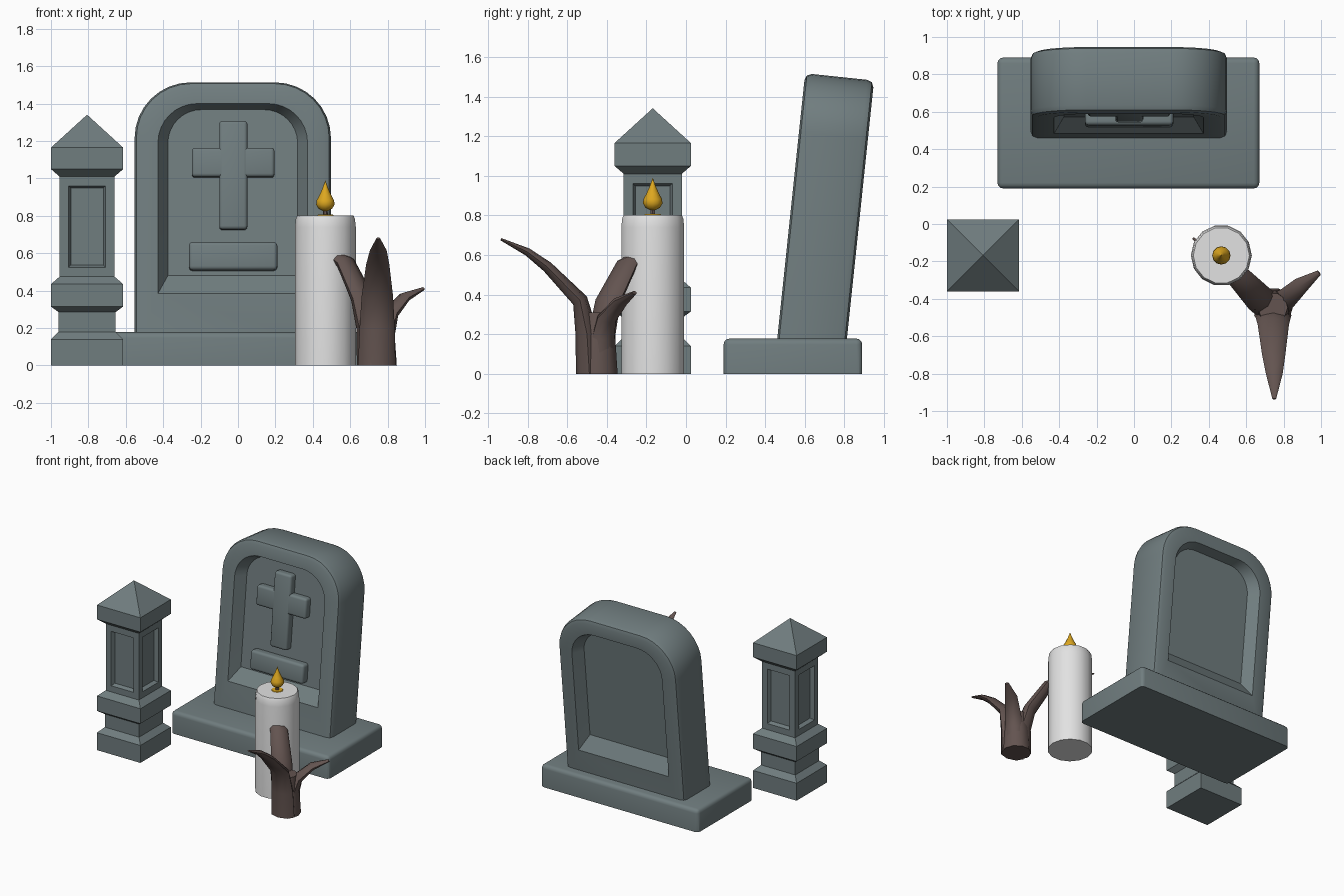
import bpy, bmesh, math
from mathutils import Vector, Matrix

if "Cube" in bpy.data.objects:
    bpy.data.objects.remove(bpy.data.objects["Cube"])


def material(name, col):
    m = bpy.data.materials.new(name)
    m.diffuse_color = (*col, 1)
    m.use_nodes = True
    m.node_tree.nodes["Principled BSDF"].inputs["Base Color"].default_value = m.diffuse_color
    return m


STONE = material("grey_stone", (0.162, 0.205, 0.212))
WAX = material("white_wax", (0.76, 0.76, 0.76))
GOLD = material("gold_flame", (0.72, 0.386, 0.014))
BARK = material("brown_bark", (0.125, 0.088, 0.080))


def finish(bm, name, mat, matrix=None, angle=30):
    bmesh.ops.recalc_face_normals(bm, faces=bm.faces[:])
    me = bpy.data.meshes.new(name)
    bm.to_mesh(me)
    bm.free()
    ob = bpy.data.objects.new(name, me)
    bpy.context.collection.objects.link(ob)
    me.materials.append(mat)
    if matrix:
        ob.matrix_world = matrix
    bpy.ops.object.select_all(action='DESELECT')
    ob.select_set(True)
    bpy.context.view_layer.objects.active = ob
    bpy.ops.object.shade_smooth_by_angle(angle=math.radians(angle))
    return ob


def loft(loops):
    """Skin equal-length loops and cap both ends."""
    bm = bmesh.new()
    rings = [[bm.verts.new(p) for p in lp] for lp in loops]
    n = len(rings[0])
    for a, b in zip(rings, rings[1:]):
        for i in range(n):
            j = (i + 1) % n
            bm.faces.new((a[i], a[j], b[j], b[i]))
    bm.faces.new(rings[0][::-1])
    bm.faces.new(rings[-1])
    return bm


def lathe(profile, sides, cx, cy):
    return loft([[(cx + r * math.cos(2 * math.pi * i / sides),
                   cy + r * math.sin(2 * math.pi * i / sides), z)
                  for i in range(sides)] for r, z in profile])


def block(x0, x1, y0, y1, z0, z1, bevel, above=-9):
    """Box with rounded edges; edges lying wholly at or below 'above' stay sharp."""
    bm = bmesh.new()
    bmesh.ops.create_cube(
        bm, size=1, matrix=Matrix.Translation(((x0 + x1) / 2, (y0 + y1) / 2, (z0 + z1) / 2))
        @ Matrix.Diagonal((x1 - x0, y1 - y0, z1 - z0, 1)))
    edges = [e for e in bm.edges if max(v.co.z for v in e.verts) > above]
    bmesh.ops.bevel(bm, geom=edges, offset=bevel, segments=3, profile=0.5, affect='EDGES')
    return bm


# --- grave base: sharp underside, rounded top and corners
finish(block(-0.73, 0.67, 0.19, 0.89, 0, 0.178, 0.03, above=0.1), "grave_base", STONE)

# --- leaning headstone: one loft from the front recess to the back recess
LEAN = Matrix.Translation((-0.028, 0.46, 0.17)) @ Matrix.Rotation(math.radians(-6), 4, 'X')


def arch(half, bottom, top, r, d):
    pts = [(-half, d, bottom), (half, d, bottom)]
    for sx, a0 in ((1, 0), (-1, 90)):
        for i in range(9):
            a = math.radians(a0 + 90 * i / 8)
            pts.append((sx * (half - r) + r * math.cos(a), d, top - r + r * math.sin(a)))
    return pts


def outer(inset, d):
    return arch(0.525 - inset, -0.05, 1.355 - inset, 0.30 - inset, d)


T = 0.35
front = [arch(0.347, 0.32, 1.213, 0.18, 0.08), arch(0.40, 0.216, 1.237, 0.21, 0.0),
         outer(0.035, 0), outer(0.010, 0.010), outer(0, 0.035)]
back = [[(x, T - y, z) for x, y, z in lp] for lp in reversed(front)]
finish(loft(front + back), "headstone", STONE, LEAN)

# --- raised cross and plaque in the front recess
finish(block(-0.072, 0.078, 0.022, 0.12, 0.565, 1.149, 0.018), "cross_upright", STONE, LEAN)
finish(block(-0.219, 0.223, 0.024, 0.12, 0.847, 1.004, 0.018), "cross_bar", STONE, LEAN)
finish(block(-0.234, 0.238, 0.018, 0.12, 0.346, 0.497, 0.02), "plaque_relief", STONE, LEAN)

# --- square pillar with a sunk panel on each side
PX, PY = -0.807, -0.168
levels = [(0.193, 0), (0.193, 0.14), (0.152, 0.18), (0.152, 0.285), (0.193, 0.315),
          (0.193, 0.435), (0.147, 0.475), (0.147, 1.01), (0.193, 1.05), (0.193, 1.165),
          (0.001, 1.34)]
bm = loft([[(PX + sx * h, PY + sy * h, z)
            for sx, sy in ((-1, -1), (1, -1), (1, 1), (-1, 1))] for h, z in levels])
bmesh.ops.recalc_face_normals(bm, faces=bm.faces[:])
shaft = [f for f in bm.faces if 0.7 < f.calc_center_median().z < 0.8]
bmesh.ops.inset_individual(bm, faces=shaft, thickness=0.067)
bmesh.ops.inset_individual(bm, faces=shaft, thickness=0.018, depth=-0.03)
for f in shaft:  # slightly wider margin above and below the panel
    for v in {w for e in f.edges for g in e.link_faces for w in g.verts}:
        v.co.z = 0.7425 + (v.co.z - 0.7425) * 0.992
finish(bm, "pillar", STONE, angle=15)

# --- candle, melted pool, wick and flame
CX, CY = 0.467, -0.168
finish(lathe([(0.163, 0), (0.163, 0.74), (0.158, 0.785), (0.150, 0.802)], 14, CX, CY),
       "candle", WAX)
finish(lathe([(0.045, 0.800), (0.040, 0.806)], 12, CX, CY), "melted_pool", GOLD)
finish(lathe([(0.014, 0.80), (0.010, 0.86)], 6, CX, CY), "wick", BARK)
flame = [(0.012, 0.826), (0.036, 0.838), (0.049, 0.860), (0.047, 0.882), (0.032, 0.910),
         (0.016, 0.945), (0.001, 0.988)]
finish(lathe(flame, 12, CX, CY), "flame", GOLD, angle=50)


# --- dead stump: short trunk and three flattened, tapering branches
def branch(name, side, path):
    side = Vector(side).normalized()
    pts = [Vector(p[:3]) for p in path]
    loops = []
    for i, p in enumerate(path):
        t = (pts[min(i + 1, len(pts) - 1)] - pts[max(i - 1, 0)]).normalized()
        if i == 0:
            t = Vector((0, 0, 1))
        n = t.cross(side).normalized()
        loops.append([pts[i] + side * p[3] * math.cos(k * math.pi / 4)
                      + n * p[4] * math.sin(k * math.pi / 4) for k in range(8)])
    finish(loft(loops), name, BARK, angle=45)


finish(lathe([(0.107, 0), (0.096, 0.16), (0.080, 0.31)], 10, 0.742, -0.447),
       "stump_trunk", BARK, angle=45)
branch("front_branch", (1, 0, 0), [
    (0.742, -0.488, 0, 0.100, 0.068), (0.744, -0.50, 0.2, 0.094, 0.058),
    (0.745, -0.535, 0.37, 0.084, 0.040), (0.747, -0.70, 0.54, 0.062, 0.028),
    (0.75, -0.80, 0.615, 0.045, 0.020), (0.75, -0.935, 0.68, 0.010, 0.006)])
branch("candle_branch", (0.65, 0.75, 0), [
    (0.705, -0.425, 0, 0.075, 0.065), (0.70, -0.425, 0.2, 0.078, 0.058),
    (0.665, -0.395, 0.36, 0.078, 0.048), (0.575, -0.30, 0.55, 0.066, 0.038),
    (0.44, -0.18, 0.63, 0.035, 0.025), (0.315, -0.075, 0.66, 0.005, 0.005)])
branch("side_branch", (-0.6, 0.8, 0), [
    (0.775, -0.42, 0, 0.07, 0.055), (0.785, -0.42, 0.18, 0.068, 0.048),
    (0.815, -0.40, 0.28, 0.058, 0.036), (0.89, -0.33, 0.365, 0.045, 0.026),
    (0.99, -0.26, 0.41, 0.014, 0.009)])
